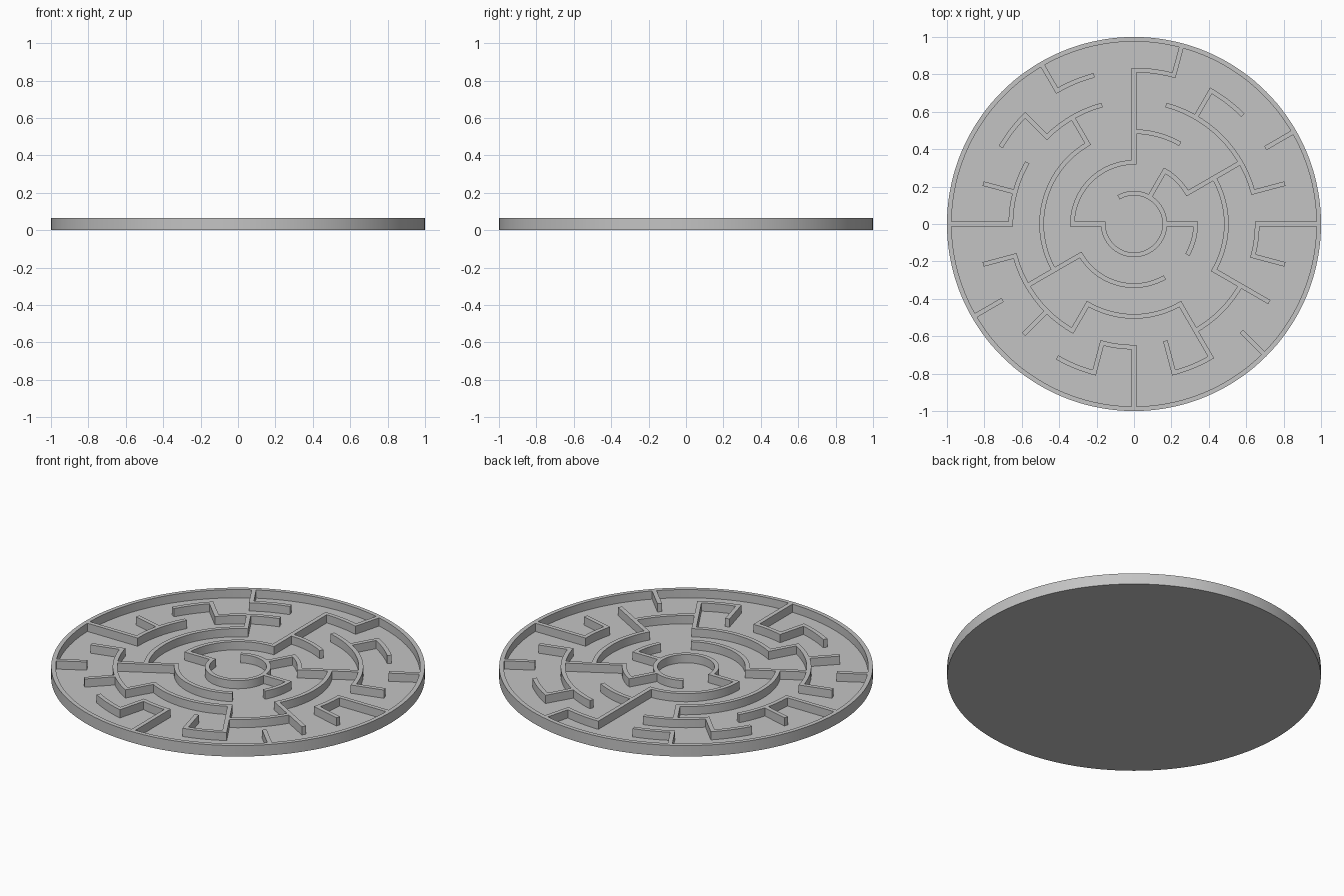
import bpy, bmesh, math

if "Cube" in bpy.data.objects:
    bpy.data.objects.remove(bpy.data.objects["Cube"])

CELL = 1 / 6.075          # spacing between rings
T = 0.15 * CELL           # wall thickness
FLOOR, TOP = 0.0165, 0.065
STEP = 2.5                # degrees per arc facet

# Curved walls: ring number, start angle, end angle
ARCS = [(1, -180, 120), (2, -30, 0), (2, 30, 60), (2, 90, 180), (2, -150, -60),
        (3, -30, 30), (3, 60, 90), (3, 120, 210), (3, -120, -60),
        (4, 15, 75), (4, -15, 0), (4, -60, -30), (4, -105, -90),
        (4, -165, -120), (4, 105, 135), (4, 150, 180),
        (5, 75, 90), (5, 45, 60), (5, -75, -60), (5, -120, -105),
        (5, 135, 150), (5, 105, 120)]
# Straight walls: angle, inner ring, outer ring
SPOKES = [(180, 1, 2), (0, 1, 2), (60, 1, 2), (30, 2, 4), (-30, 3, 5), (90, 2, 5),
          (75, 5, 6), (15, 4, 5), (60, 4, 5), (30, 5, 6), (0, 4, 6), (-15, 4, 5),
          (-45, 5, 6), (-60, 3, 5), (-75, 4, 5), (-120, 3, 4), (-135, 4, 5),
          (-165, 4, 5), (-150, 2, 4), (120, 3, 4), (135, 4, 5), (165, 4, 5),
          (180, 4, 6), (120, 5, 6), (-150, 5, 6), (-90, 4, 6), (-105, 4, 5)]

grey = bpy.data.materials.new("grey")
grey.diffuse_color = (0.55, 0.55, 0.55, 1)
grey.use_nodes = True
grey.node_tree.nodes["Principled BSDF"].inputs["Base Color"].default_value = grey.diffuse_color


def polar(r, deg):
    a = math.radians(deg)
    return r * math.cos(a), r * math.sin(a)


def prism(bm, outline):
    """Extrude a counter-clockwise outline from inside the floor to the wall top."""
    low = [bm.verts.new((x, y, FLOOR / 2)) for x, y in outline]
    high = [bm.verts.new((x, y, TOP)) for x, y in outline]
    n = len(outline)
    bm.faces.new(low[::-1])
    bm.faces.new(high)
    for i in range(n):
        j = (i + 1) % n
        bm.faces.new((low[i], low[j], high[j], high[i]))


def finish(name, bm):
    bmesh.ops.recalc_face_normals(bm, faces=bm.faces[:])
    mesh = bpy.data.meshes.new(name)
    bm.to_mesh(mesh)
    bm.free()
    mesh.materials.append(grey)
    obj = bpy.data.objects.new(name, mesh)
    bpy.context.collection.objects.link(obj)
    return obj


# Round tray with its rim
bm = bmesh.new()
count = int(360 / STEP)
rings = [[bm.verts.new((*polar(r, i * STEP), z)) for i in range(count)]
         for r, z in ((1, 0), (1, TOP), (1 - T, TOP), (1 - T, FLOOR))]
for a, b in zip(rings, rings[1:]):
    for i in range(count):
        j = (i + 1) % count
        bm.faces.new((a[i], a[j], b[j], b[i]))
bm.faces.new(rings[0][::-1])
bm.faces.new(rings[-1])
tray = finish("maze_tray", bm)

# Curved walls
bm = bmesh.new()
for ring, start, end in ARCS:
    r = ring * CELL
    angles = [start + i * STEP for i in range(round((end - start) / STEP) + 1)]
    prism(bm, [polar(r + T / 2, a) for a in angles] +
          [polar(r - T / 2, a) for a in reversed(angles)])
curved = finish("curved_walls", bm)

# Straight walls, running past the rings to fill the corners
bm = bmesh.new()
for angle, inner, outer in SPOKES:
    r0 = inner * CELL - T * 0.49
    r1 = outer * CELL + (T * 0.49 if outer < 6 else 0)
    (cx, cy), h = polar(1, angle), T / 2
    prism(bm, [(r * cx - s * cy, r * cy + s * cx)
               for r, s in ((r0, -h), (r1, -h), (r1, h), (r0, h))])
straight = finish("straight_walls", bm)

# Fuse the walls with the tray
bpy.context.view_layer.objects.active = tray
tray.select_set(True)
for walls in (curved, straight):
    mod = tray.modifiers.new("fuse", 'BOOLEAN')
    mod.operation, mod.solver, mod.object = 'UNION', 'EXACT', walls
    bpy.ops.object.modifier_apply(modifier=mod.name)
    bpy.data.objects.remove(walls)
bpy.ops.object.shade_smooth_by_angle(angle=math.radians(30))
